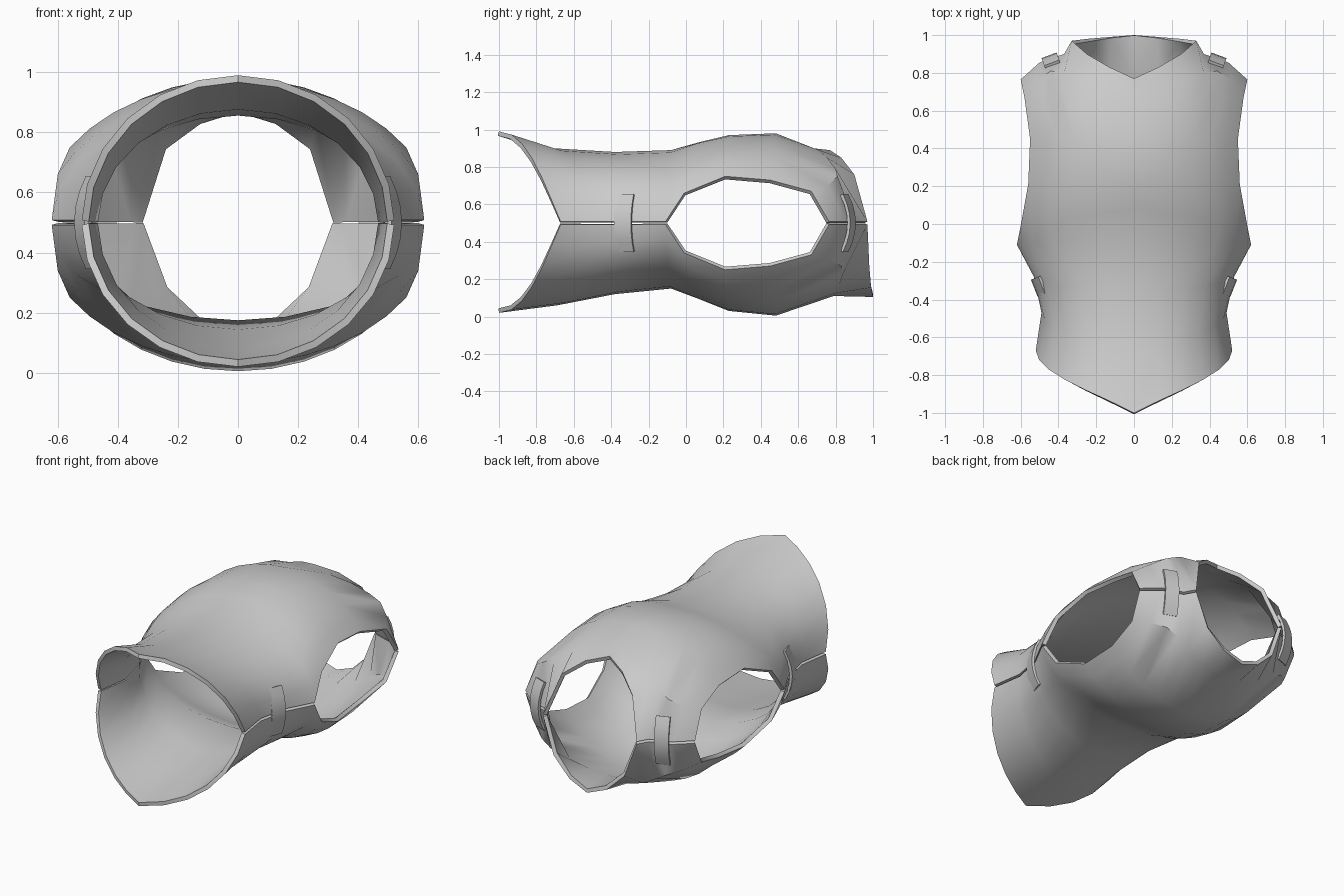
import bpy, bmesh
from math import asin, sin, cos, pi, radians, sqrt
from mathutils import Vector

cube = bpy.data.objects.get("Cube")
if cube:
    bpy.data.objects.remove(cube, do_unlink=True)

steel = bpy.data.materials.new("plain_steel_grey")
steel.use_nodes = True
steel.diffuse_color = (0.6, 0.6, 0.6, 1)
steel.node_tree.nodes["Principled BSDF"].inputs["Base Color"].default_value = (0.6, 0.6, 0.6, 1)

MID, GAP, COLS = 0.5, 0.008, 6


def make_object(name, rows, outward, modifiers):
    """Skin a grid of points, apply the modifiers, and shade it smooth."""
    bm = bmesh.new()
    grid = [[bm.verts.new(p) for p in row] for row in rows]
    for a, b in zip(grid, grid[1:]):
        for i in range(len(a) - 1):
            bm.faces.new((a[i], a[i + 1], b[i + 1], b[i]))
    bm.normal_update()
    if sum((f.normal * f.calc_area() for f in bm.faces), Vector()).dot(outward) < 0:
        bmesh.ops.reverse_faces(bm, faces=bm.faces[:])
    mesh = bpy.data.meshes.new(name)
    bm.to_mesh(mesh)
    bm.free()
    mesh.materials.append(steel)
    ob = bpy.data.objects.new(name, mesh)
    bpy.context.collection.objects.link(ob)
    bpy.ops.object.select_all(action='DESELECT')
    ob.select_set(True)
    bpy.context.view_layer.objects.active = ob
    for kind, settings in modifiers:
        mod = ob.modifiers.new(kind.lower(), kind)
        for key, value in settings.items():
            setattr(mod, key, value)
        bpy.ops.object.modifier_apply(modifier=mod.name)
    bpy.ops.object.shade_smooth_by_angle(angle=radians(38))
    return ob


def arc_row(centre, edge, side):
    """Elliptical rib from the centre line out to the edge of the plate."""
    (yc, hc), (xe, ye, he) = centre, edge
    width = xe / sqrt(1 - (he / hc) ** 2)
    end = asin(xe / width)
    row = []
    for i in range(COLS + 1):
        t = i / COLS
        a = t * end
        row.append((width * sin(a), yc + (ye - yc) * t ** 0.9,
                    MID + side * max(hc * cos(a), GAP)))
    return row


# Outer edge shared by both plates: waist seam, then arm hole (x, y, height off seam)
EDGE = [(.52, -.67, 0), (.49, -.47, 0), (.53, -.28, 0), (.62, -.11, 0),
        (.60, -.01, .16), (.56, .21, .25), (.55, .45, .23)]
# Shoulder seam from the neck corner to the arm hole
SEAM = [(.33, .97, GAP), (.37, .90, GAP), (.50, .855, GAP), (.60, .765, GAP)]


def plate(name, side, centre, shoulder, neck):
    rows = [arc_row(c, e, side) for c, e in zip(centre, EDGE)]
    for extra in (shoulder, neck + SEAM):
        rows.append([(x, y, MID + side * h) for x, y, h in extra])
    make_object(name, rows, Vector((0, 0, side)), [
        ('MIRROR', dict(use_clip=True)),
        ('SOLIDIFY', dict(thickness=0.024, offset=-1, use_even_offset=True))])


plate("breastplate", 1,
      [(-1, .49), (-.71, .40), (-.38, .38), (-.08, .39), (.08, .435), (.23, .47), (.48, .48)],
      [(0, .68, .40), (.14, .71, .39), (.27, .755, .35), (.37, .80, .29),
       (.44, .81, .25), (.52, .76, .20), (.58, .67, .17)],
      [(0, .77, .39), (.13, .83, .35), (.25, .90, .26)])

plate("backplate", -1,
      [(-1, .48), (-.69, .44), (-.38, .38), (-.08, .35), (.08, .41), (.23, .47), (.48, .495)],
      [(0, .79, .39), (.14, .80, .375), (.27, .82, .33), (.37, .84, .27),
       (.44, .83, .23), (.52, .77, .20), (.58, .67, .17)],
      [(0, 1, .395), (.13, .99, .345), (.25, .98, .23)])


def strap(name, middle, across, outward, bend):
    """Curved metal band bridging the seam."""
    middle, outward = Vector(middle), Vector(outward).normalized()
    across = Vector(across) / 2
    rows = []
    for i in range(7):
        t = i / 3 - 1
        p = middle - outward * bend * t * t + Vector((0, 0, .155 * t))
        rows.append([p - across, p + across])
    make_object(name, rows, outward, [('SOLIDIFY', dict(thickness=0.016, offset=-1))])


# Side and shoulder straps on both sides
for label, s in (("left", 1), ("right", -1)):
    strap(label + "_side_strap", (s * .528, -.34, MID), (s * .035, .09, 0), (s, -.39, 0), .042)
    strap(label + "_shoulder_strap", (s * .45, .893, MID), (s * -.08, .03, 0), (s * .35, .94, 0), .042)
